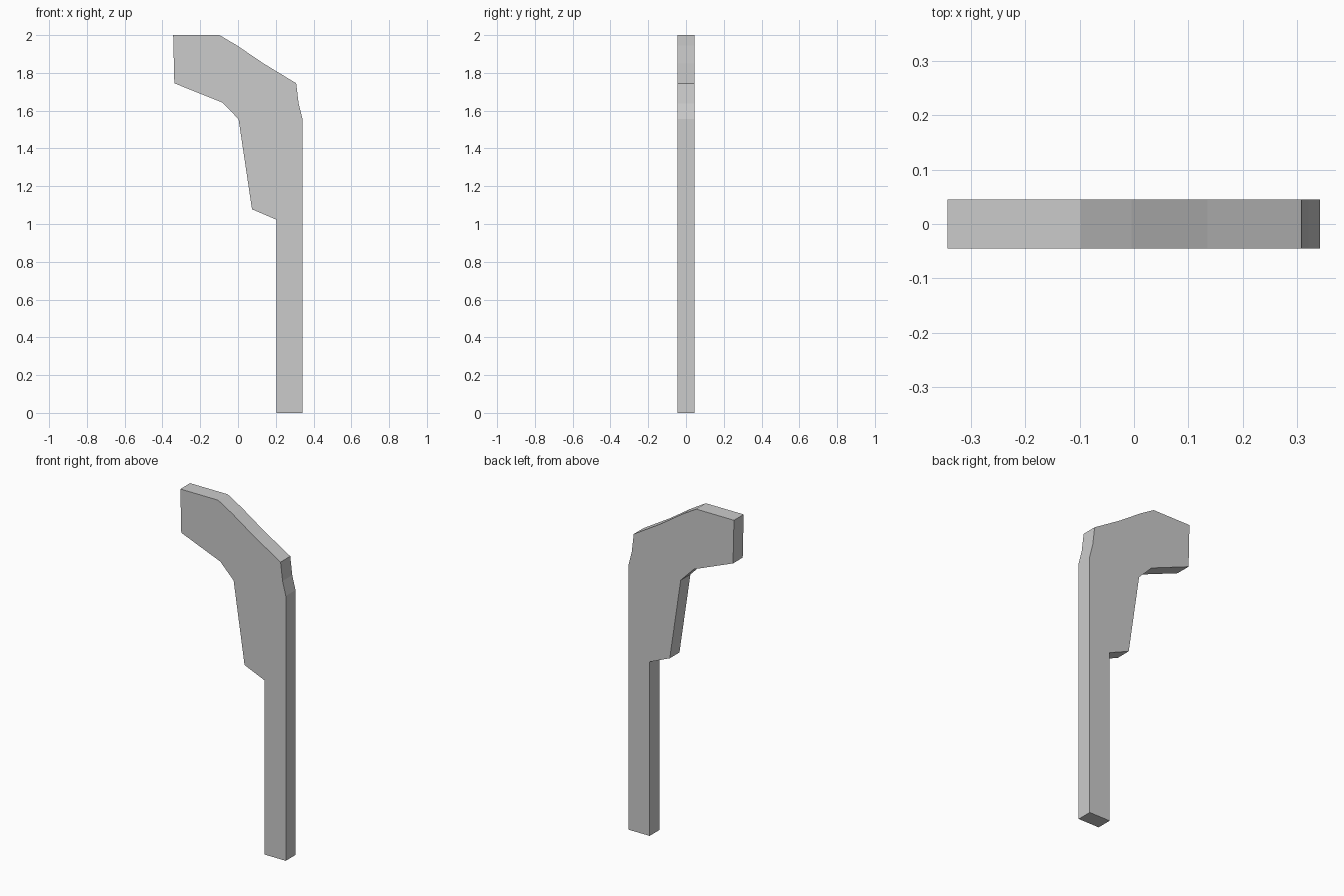
import bpy, bmesh

if "Cube" in bpy.data.objects:
    bpy.data.objects.remove(bpy.data.objects["Cube"])

HALF_DEPTH = 0.045

# Side outline of the curved post (x, z), clockwise from the top left tip
outline = [
    (-0.343, 2.0), (-0.098, 2.0), (-0.005, 1.945), (0.135, 1.85),
    (0.308, 1.745), (0.321, 1.637), (0.342, 1.555), (0.342, 0.0),
    (0.205, 0.0), (0.205, 1.022), (0.074, 1.078), (0.003, 1.555),
    (-0.083, 1.643), (-0.337, 1.745),
]

# Flat slab: fill the outline and extrude it through the depth
bm = bmesh.new()
face = bm.faces.new([bm.verts.new((x, -HALF_DEPTH, z)) for x, z in outline])
extruded = bmesh.ops.extrude_face_region(bm, geom=[face], use_keep_orig=True)
moved = [g for g in extruded["geom"] if isinstance(g, bmesh.types.BMVert)]
bmesh.ops.translate(bm, verts=moved, vec=(0, 2 * HALF_DEPTH, 0))
bmesh.ops.recalc_face_normals(bm, faces=bm.faces[:])

mesh = bpy.data.meshes.new("curved_post")
bm.to_mesh(mesh)
bm.free()
post = bpy.data.objects.new("curved_post", mesh)
bpy.context.collection.objects.link(post)
